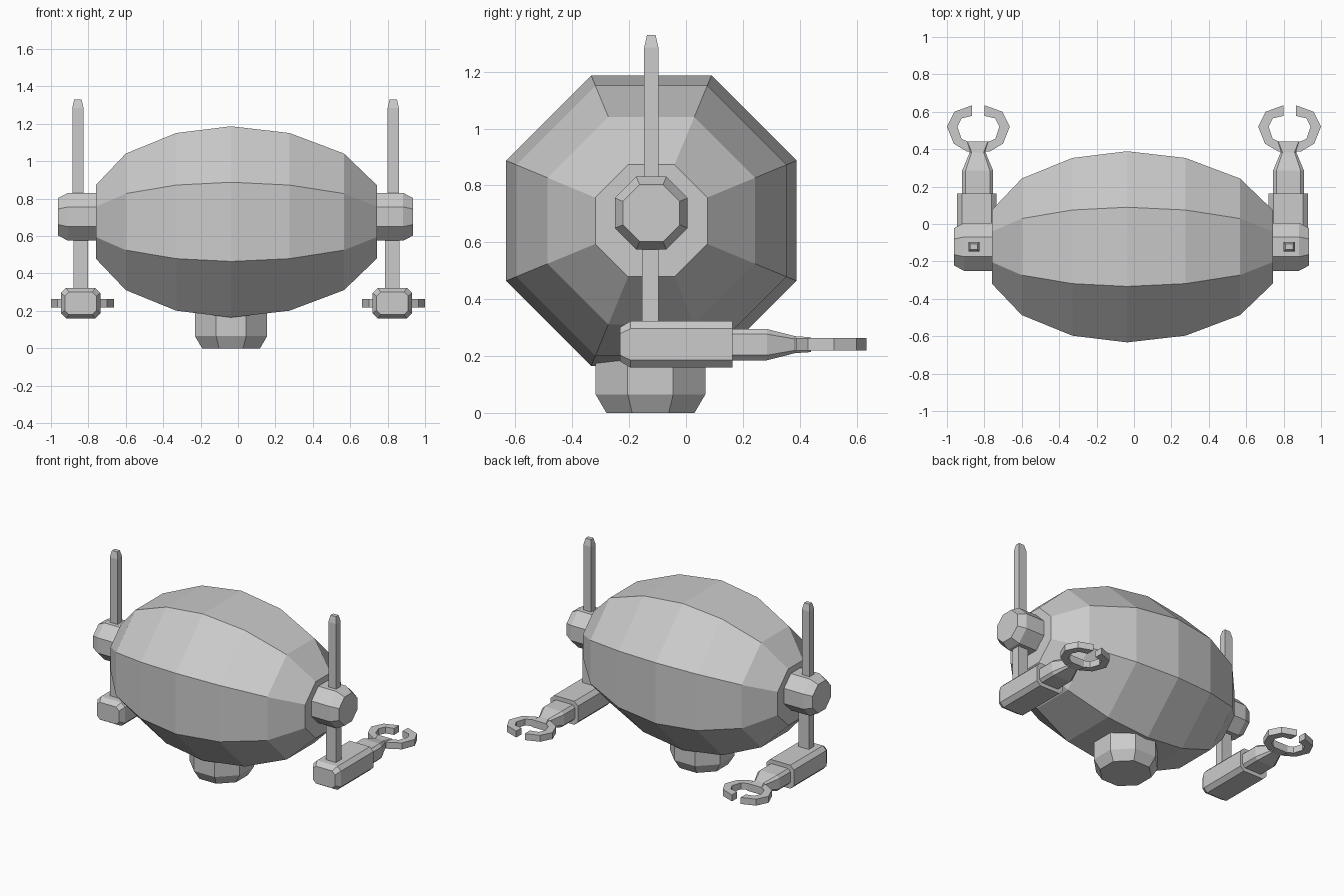
import bpy, bmesh
from math import tan, pi

if "Cube" in bpy.data.objects:
    bpy.data.objects.remove(bpy.data.objects["Cube"])

K = tan(pi / 8)          # regular octagon flat half-length / apothem
CY = -0.122              # shared depth of the body axis


def finish(name, bm):
    bmesh.ops.recalc_face_normals(bm, faces=bm.faces)
    me = bpy.data.meshes.new(name)
    bm.to_mesh(me)
    bm.free()
    ob = bpy.data.objects.new(name, me)
    bpy.context.collection.objects.link(ob)
    return ob


def octagon(a, b, cut=None):
    """Octagon with half sizes a, b; regular unless a corner cut is given."""
    u, v = (a * K, b * K) if cut is None else (a - cut, b - cut)
    return [(a, -v), (a, v), (u, b), (-u, b), (-a, v), (-a, -v), (-u, -b), (u, -b)]


def rect(a, b):
    return [(a, -b), (a, b), (-a, b), (-a, -b)]


def loft(name, axis, centre, stations):
    """Skin cross-sections along an axis; centre holds the two other coordinates."""
    bm = bmesh.new()
    rings = []
    for t, section in stations:
        ring = []
        for p, q in section:
            co = [p + centre[0], q + centre[1]]
            co.insert(axis, t)
            ring.append(bm.verts.new(co))
        rings.append(ring)
    n = len(rings[0])
    for r, s in zip(rings, rings[1:]):
        for i in range(n):
            j = (i + 1) % n
            bm.faces.new((r[i], r[j], s[j], s[i]))
    bm.faces.new(rings[0])
    bm.faces.new(rings[-1])
    return finish(name, bm)


def claw(name, cx, z0, z1):
    """Open octagonal ring lying flat, with the gap at the front."""
    outer = [(0.033, 0.635), (0.128, 0.6), (0.168, 0.52), (0.132, 0.43), (0.06, 0.387)]
    inner = [(0.033, 0.578), (0.09, 0.565), (0.112, 0.52), (0.09, 0.455), (0.055, 0.44)]
    outer += [(-x, y) for x, y in reversed(outer)]
    inner += [(-x, y) for x, y in reversed(inner)]
    bm = bmesh.new()
    layers = [[[bm.verts.new((cx + x, y, z)) for x, y in path] for path in (outer, inner)]
              for z in (z0, z1)]
    (ob, ib), (ot, it) = layers
    n = len(outer)
    for i in range(n - 1):
        for a, b in ((ob, ib), (ot, it), (ob, ot), (ib, it)):
            bm.faces.new((a[i], a[i + 1], b[i + 1], b[i]))
    for i in (0, n - 1):
        bm.faces.new((ob[i], ot[i], it[i], ib[i]))
    return finish(name, bm)


# Barrel body, eight-sided around the x axis
profile = [(-0.76, 0.197), (-0.6, 0.365), (-0.33, 0.475), (-0.037, 0.511),
           (0.275, 0.475), (0.567, 0.365), (0.742, 0.197)]
loft("body", 0, (CY, 0.676), [(x, octagon(r, r)) for x, r in profile])

# Foot under the body
loft("foot", 2, (-0.037, -0.125),
     [(z, octagon(r, r)) for z, r in ((0, 0.155), (0.065, 0.193), (0.26, 0.193))])

# Everything that repeats on both sides
for side, s in (("right", 1), ("left", -1)):
    def sx(x, mid):
        return mid + s * x

    # Shoulder hub
    loft(side + "_hub", 0, (CY, 0.703),
         [(sx(x, -0.013), octagon(r, r)) for x, r in
          ((0.72, 0.128), (0.896, 0.128), (0.949, 0.1))])

    # Antenna
    loft(side + "_antenna", 2, (sx(0.843, -0.013), CY),
         [(0.75, rect(0.03, 0.025)), (1.285, rect(0.03, 0.025)), (1.33, rect(0.02, 0.015))])

    # Strut hanging from the hub
    ax = sx(0.833, -0.008)
    loft(side + "_strut", 2, (ax, CY - 0.003),
         [(0.28, rect(0.039, 0.029)), (0.65, rect(0.039, 0.029))])

    # Forearm housing
    loft(side + "_forearm", 1, (ax, 0.241),
         [(-0.232, octagon(0.085, 0.06, 0.022)), (-0.195, octagon(0.105, 0.082, 0.027)),
          (0.163, octagon(0.105, 0.082, 0.027))])

    # Wrist, narrowing and flaring out towards the claw
    loft(side + "_wrist", 1, (sx(0.831, -0.005), 0.24),
         [(0.15, octagon(0.083, 0.055, 0.018)), (0.285, octagon(0.083, 0.055, 0.018)),
          (0.383, octagon(0.042, 0.03, 0.01)), (0.44, octagon(0.062, 0.026, 0.008))])

    # Gripping claw
    claw(side + "_claw", s * 0.832, 0.219, 0.264)
